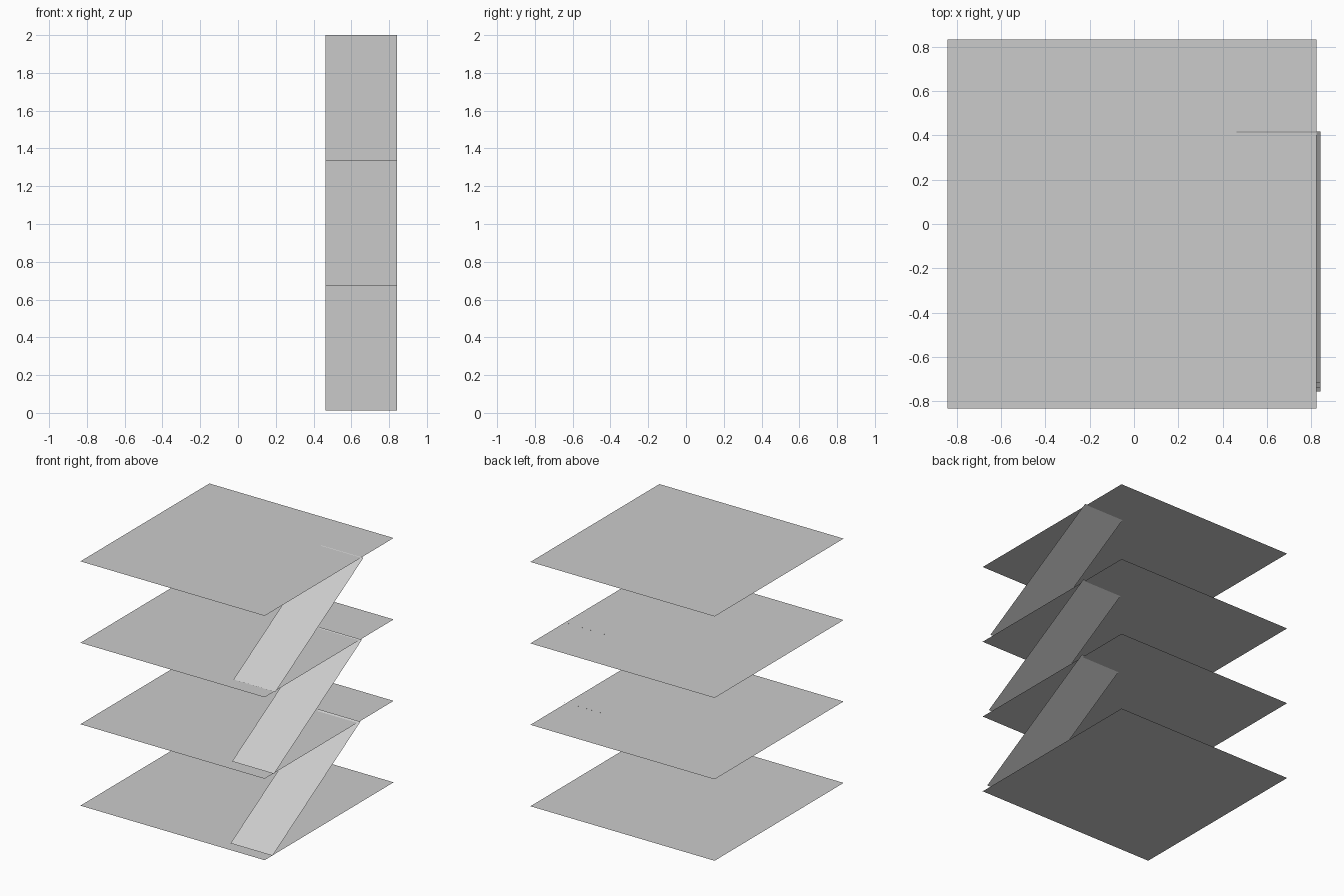
import bpy

if "Cube" in bpy.data.objects:
    bpy.data.objects.remove(bpy.data.objects["Cube"])

def quad(name, corners):
    """Single flat face from four corners."""
    mesh = bpy.data.meshes.new(name)
    mesh.from_pydata(corners, [], [(0, 1, 2, 3)])
    obj = bpy.data.objects.new(name, mesh)
    bpy.context.collection.objects.link(obj)
    return obj

LEVELS = 4
STOREY = 0.666

# Square floor plates, stacked one storey apart
X0, X1, Y = -0.8425, 0.8245, 0.8335
for i in range(LEVELS):
    z = i * STOREY
    quad(f"floor_{i}", [(X0, -Y, z), (X1, -Y, z), (X1, Y, z), (X0, Y, z)])

# Sloping ramps between floors, each set slightly further back
RX0, RX1 = 0.463, 0.8425
for i in range(LEVELS - 1):
    dy, dz = i * 0.019, i * 0.6625
    y0, z0 = -0.757 + dy, 0.012 + dz
    y1, z1 = 0.379 + dy, 0.675 + dz
    quad(f"ramp_{i}", [(RX0, y0, z0), (RX1, y0, z0), (RX1, y1, z1), (RX0, y1, z1)])
